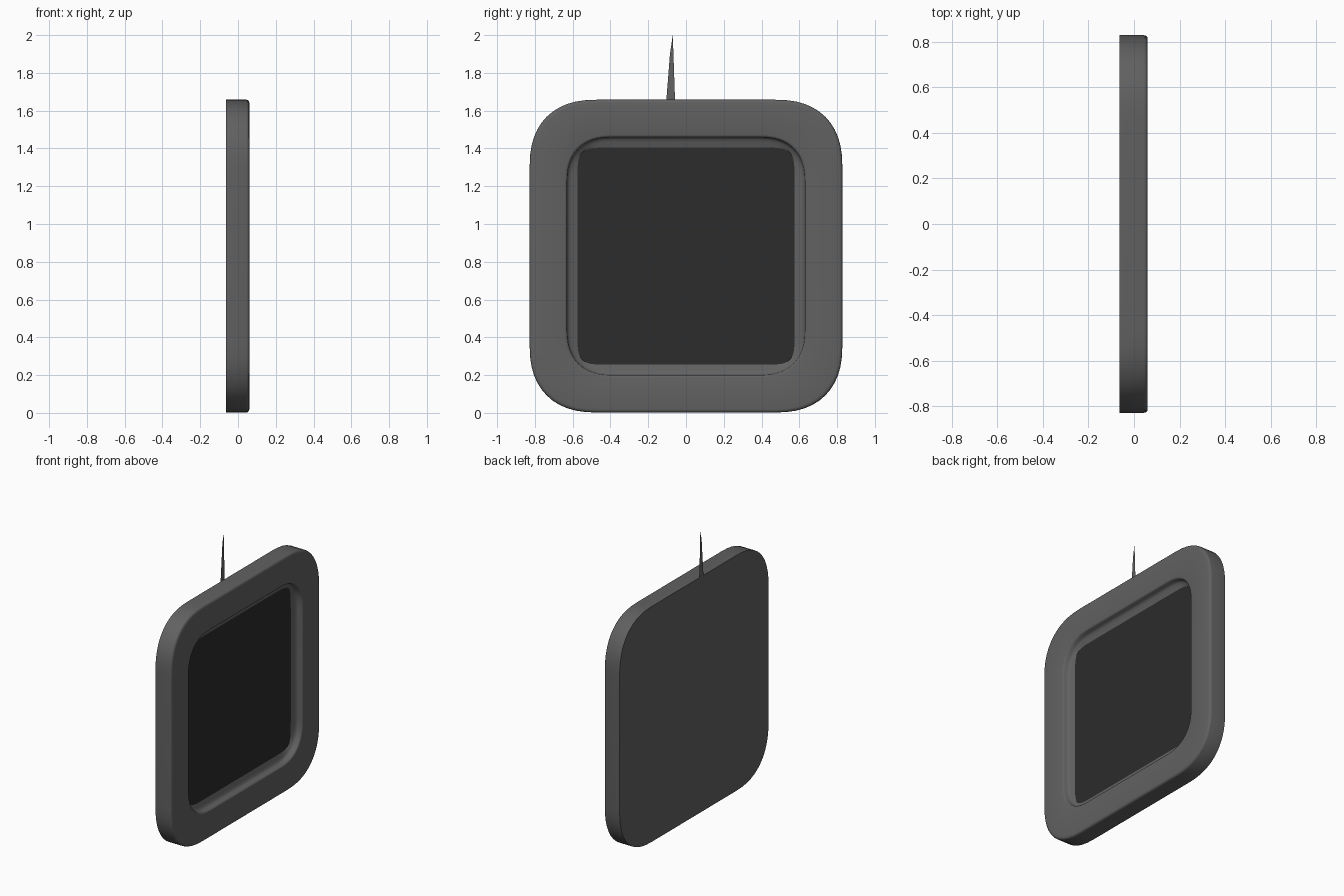
import bpy, math
from math import sin, cos, pi

if "Cube" in bpy.data.objects:
    bpy.data.objects.remove(bpy.data.objects["Cube"])

CZ = 0.83  # height of the panel centre


def material(name, v):
    m = bpy.data.materials.new(name)
    m.diffuse_color = (v, v, v, 1)
    m.use_nodes = True
    m.node_tree.nodes["Principled BSDF"].inputs["Base Color"].default_value = m.diffuse_color
    return m


def ring(x, half, r, n, seg=12):
    """Square outline in the yz plane with squarish rounded corners."""
    pts = []
    for q in range(4):
        a = q * pi / 2
        for i in range(seg + 1):
            t = i / seg * pi / 2
            u = half - r + r * max(cos(t), 0) ** (2 / n)
            v = half - r + r * max(sin(t), 0) ** (2 / n)
            pts.append((x, u * cos(a) - v * sin(a), CZ + u * sin(a) + v * cos(a)))
    return pts


def mesh_object(name, verts, faces, mat):
    me = bpy.data.meshes.new(name)
    me.from_pydata(verts, [], faces)
    me.materials.append(mat)
    ob = bpy.data.objects.new(name, me)
    bpy.context.collection.objects.link(ob)
    bpy.context.view_layer.objects.active = ob
    ob.select_set(True)
    bpy.ops.object.shade_smooth_by_angle(angle=math.radians(40))
    ob.select_set(False)
    return ob


grey = material("dark_grey", 0.12)
black = material("screen_black", 0.025)

# Frame: flat back, rounded rim, stepped recess (x, half size, corner, squareness)
profile = [
    (-0.063, 0.828, 0.36, 2.4),
    (0.044, 0.828, 0.36, 2.4),
    (0.052, 0.826, 0.36, 2.4),
    (0.058, 0.820, 0.355, 2.4),
    (0.060, 0.810, 0.35, 2.4),
    (0.060, 0.642, 0.25, 2.4),
    (0.058, 0.635, 0.245, 2.4),
    (0.052, 0.630, 0.24, 2.4),
    (0.030, 0.628, 0.24, 2.4),
    (0.021, 0.620, 0.235, 2.5),
    (0.016, 0.605, 0.23, 2.9),
    (0.008, 0.575, 0.20, 5.0),
]
rings = [ring(*p) for p in profile]
count = len(rings[0])
verts = [v for r in rings for v in r]
faces = [tuple(reversed(range(count)))]
for k in range(len(rings) - 1):
    for i in range(count):
        j = (i + 1) % count
        faces.append((k * count + i, k * count + j,
                      (k + 1) * count + j, (k + 1) * count + i))
mesh_object("frame", verts, faces, grey)

# Dark screen filling the recess
mesh_object("screen", rings[-1], [tuple(range(count))], black)

# Thin flat spike on the top edge
outline = [(-0.104, 1.655), (-0.058, 1.655), (-0.070, 2.0), (-0.085, 1.90)]
mesh_object("spike", [(-0.063, y, z) for y, z in outline], [(0, 1, 2, 3)], grey)
